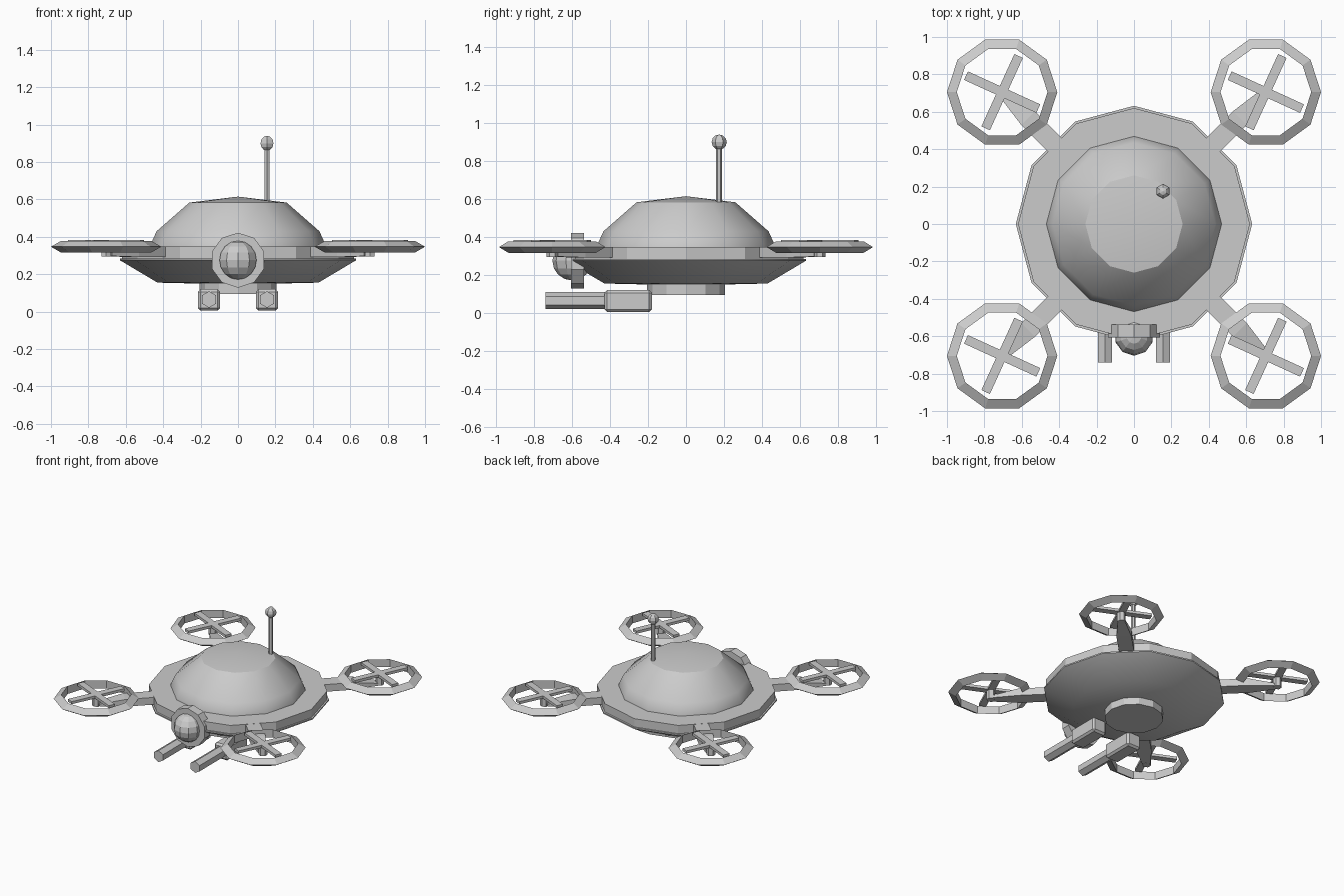
import bpy, bmesh, math
from mathutils import Matrix, Vector

if "Cube" in bpy.data.objects:
    bpy.data.objects.remove(bpy.data.objects["Cube"])

grey = bpy.data.materials.new("hull_grey")
grey.diffuse_color = (0.6, 0.6, 0.6, 1)
grey.use_nodes = True
grey.node_tree.nodes["Principled BSDF"].inputs["Base Color"].default_value = grey.diffuse_color


def finish(ob, name, smooth=False):
    ob.name = name
    ob.data.materials.append(grey)
    if smooth:
        bpy.ops.object.select_all(action='DESELECT')
        ob.select_set(True)
        bpy.context.view_layer.objects.active = ob
        bpy.ops.object.shade_smooth_by_angle(angle=math.radians(32))
    return ob


def from_bmesh(name, bm, smooth=False):
    bmesh.ops.recalc_face_normals(bm, faces=bm.faces)
    me = bpy.data.meshes.new(name)
    bm.to_mesh(me)
    bm.free()
    ob = bpy.data.objects.new(name, me)
    bpy.context.collection.objects.link(ob)
    return finish(ob, name, smooth)


def lathe(name, profile, sides, smooth=False):
    """Revolve (radius, z) points around z; radius 0 makes a tip."""
    bm = bmesh.new()
    rings = []
    for r, z in profile:
        if r == 0:
            rings.append([bm.verts.new((0, 0, z))] * sides)
        else:
            rings.append([bm.verts.new((r * math.cos(a), r * math.sin(a), z))
                          for a in (2 * math.pi * i / sides for i in range(sides))])
    for lo, hi in zip(rings, rings[1:]):
        for i in range(sides):
            j = (i + 1) % sides
            corners = list(dict.fromkeys((lo[i], lo[j], hi[j], hi[i])))
            bm.faces.new(corners)
    for ring in (rings[0], rings[-1]):
        if ring[0] is not ring[1]:
            bm.faces.new(ring)
    return from_bmesh(name, bm, smooth)


def cylinder(name, r, depth, sides, loc, rot=(0, 0, 0)):
    bpy.ops.mesh.primitive_cylinder_add(vertices=sides, radius=r, depth=depth,
                                        location=loc, rotation=rot)
    return finish(bpy.context.object, name)


def box(name, size, loc, turn=0):
    bpy.ops.mesh.primitive_cube_add(size=1, location=loc, rotation=(0, 0, turn))
    ob = bpy.context.object
    ob.scale = size
    return finish(ob, name)


def ball(name, r, seg, rings, loc):
    bpy.ops.mesh.primitive_uv_sphere_add(segments=seg, ring_count=rings,
                                         radius=r, location=loc)
    return finish(bpy.context.object, name)


# Saucer body
lathe("lower_bowl", [(0, .145), (.43, .155), (.632, .275), (.632, .285)], 12, True)
lathe("deck", [(.62, .28), (.62, .348)], 12)
lathe("dome", [(.47, .34), (.467, .36), (.435, .43), (.26, .583), (0, .615)], 12, True)
lathe("belly_plate", [(.205, .095), (.205, .16)], 12)

# Antenna
cylinder("antenna_rod", .016, .32, 6, (.155, .175, .73))
ball("antenna_tip", .04, 6, 6, (.155, .175, .9))

# Front eye: ring housing and ball
cylinder("eye_housing", .147, .068, 10, (0, -.572, .275), (math.pi / 2, 0, 0))
ball("eye", .104, 10, 8, (0, -.6, .275))

# Twin guns
for side in (-1, 1):
    body = box("gun_body", (.117, .25, .115), (side * .155, -.305, .0625))
    bpy.ops.object.transform_apply(location=False, rotation=False, scale=True)
    bev = body.modifiers.new("bevel", 'BEVEL')
    bev.width = .014
    bev.segments = 1
    cylinder("gun_barrel", .044, .32, 6, (side * .155, -.58, .065), (math.pi / 2, 0, 0))


def tapered_arm(turn):
    """Straight bar from the hull, narrowing below the rotor."""
    bm = bmesh.new()
    sections = [(.5, .052, .292, .347), (.8, .052, .292, .347), (.98, .028, .297, .315)]
    rings = [[bm.verts.new((x, y, z)) for y, z in ((-w, lo), (w, lo), (w, hi), (-w, hi))]
             for x, w, lo, hi in sections]
    for a, b in zip(rings, rings[1:]):
        for i in range(4):
            j = (i + 1) % 4
            bm.faces.new((a[i], a[j], b[j], b[i]))
    bm.faces.new(rings[0])
    bm.faces.new(rings[-1])
    bm.transform(Matrix.Rotation(turn, 4, 'Z'))
    return from_bmesh("arm", bm)


# Four rotors: arm, hub, guard ring, crossed blades
for k in range(4):
    turn = math.radians(45 + 90 * k)
    c = Vector((math.copysign(.705, math.cos(turn)), math.copysign(.705, math.sin(turn)), 0))
    tapered_arm(turn)
    cylinder("rotor_hub", .03, .085, 6, c + Vector((0, 0, .338)))
    bpy.ops.mesh.primitive_torus_add(major_segments=10, minor_segments=3, major_radius=.26,
                                     minor_radius=.035, location=c + Vector((0, 0, .347)))
    finish(bpy.context.object, "rotor_guard")
    for b in (0, 1):
        box("rotor_blade", (.425, .05, .02), c + Vector((0, 0, .373)),
            math.radians(-24.5 + 90 * b))
